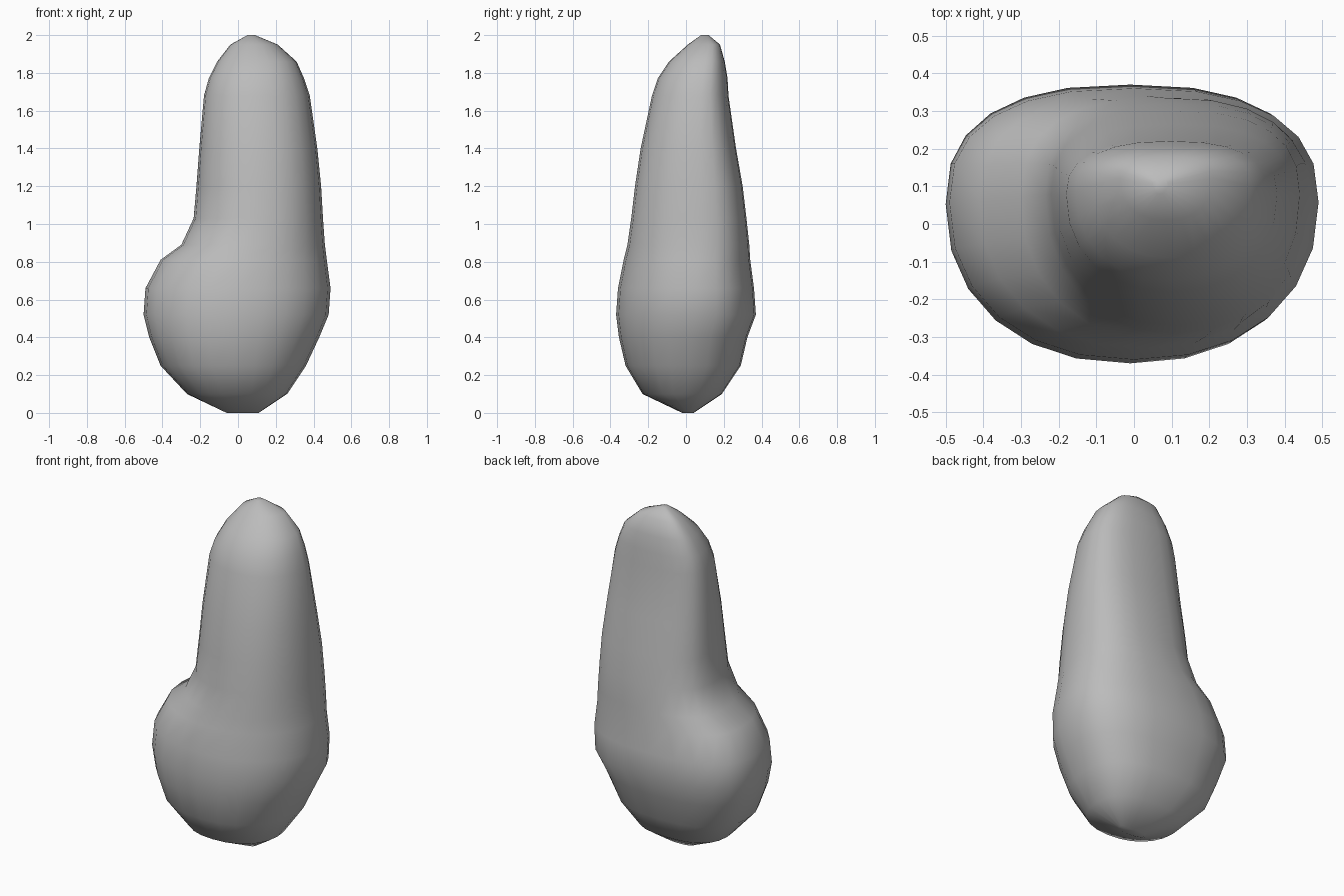
import bpy
import bmesh
import math

# Remove the default cube only
default_cube = bpy.data.objects.get("Cube")
if default_cube:
    bpy.data.objects.remove(default_cube, do_unlink=True)

SEGMENTS = 24
FRONT_ROUNDNESS = 2.2
BACK_ROUNDNESS = 2.5

# Body sections from base to tip: height, right, left, front, back
SECTIONS = [
    (0.0, -0.06, 0.11, -0.02, 0.04),
    (0.1, -0.27, 0.26, -0.23, 0.19),
    (0.25, -0.41, 0.36, -0.32, 0.29),
    (0.4, -0.47, 0.43, -0.355, 0.325),
    (0.52, -0.5, 0.48, -0.37, 0.37),
    (0.66, -0.49, 0.49, -0.36, 0.36),
    (0.81, -0.41, 0.47, -0.33, 0.34),
    (0.89, -0.3, 0.46, -0.31, 0.335),
    (1.03, -0.235, 0.45, -0.29, 0.32),
    (1.2, -0.22, 0.44, -0.27, 0.3),
    (1.4, -0.205, 0.42, -0.24, 0.265),
    (1.68, -0.18, 0.38, -0.18, 0.225),
    (1.77, -0.155, 0.35, -0.15, 0.22),
    (1.86, -0.11, 0.31, -0.09, 0.205),
    (1.95, -0.04, 0.21, 0.01, 0.18),
    (2.0, 0.05, 0.09, 0.08, 0.12),
]


def rounded(value, power):
    """Squared-off sine or cosine for a superellipse."""
    return math.copysign(abs(value) ** (2 / power), value)


def section_ring(bm, height, right, left, front, back):
    """One rounded cross-section whose widest line sits behind the middle."""
    centre_x = (right + left) / 2
    half_width = (left - right) / 2
    centre_y = front + (back - front) * (0.54 + 0.06 * height)
    ring = []
    for step in range(SEGMENTS):
        angle = math.tau * step / SEGMENTS
        c, s = math.cos(angle), math.sin(angle)
        power = BACK_ROUNDNESS if s > 0 else FRONT_ROUNDNESS
        depth = back - centre_y if s > 0 else centre_y - front
        x = centre_x + half_width * rounded(c, power)
        y = centre_y + depth * rounded(s, power)
        ring.append(bm.verts.new((x, y, height)))
    return ring


# Loft the sections into one closed body
bm = bmesh.new()
rings = [section_ring(bm, *section) for section in SECTIONS]
for lower, upper in zip(rings, rings[1:]):
    for i in range(SEGMENTS):
        j = (i + 1) % SEGMENTS
        bm.faces.new((lower[i], lower[j], upper[j], upper[i]))
bm.faces.new(list(reversed(rings[0])))
bm.faces.new(rings[-1])
bmesh.ops.recalc_face_normals(bm, faces=bm.faces)
for face in bm.faces:
    face.smooth = True

mesh = bpy.data.meshes.new("body")
bm.to_mesh(mesh)
bm.free()
body = bpy.data.objects.new("body", mesh)
bpy.context.collection.objects.link(body)

# Plain grey surface
grey = bpy.data.materials.new("plain grey")
grey.use_nodes = True
colour = (0.5, 0.5, 0.5, 1)
grey.diffuse_color = colour
for node in grey.node_tree.nodes:
    if node.type == "BSDF_PRINCIPLED":
        node.inputs["Base Color"].default_value = colour
mesh.materials.append(grey)
